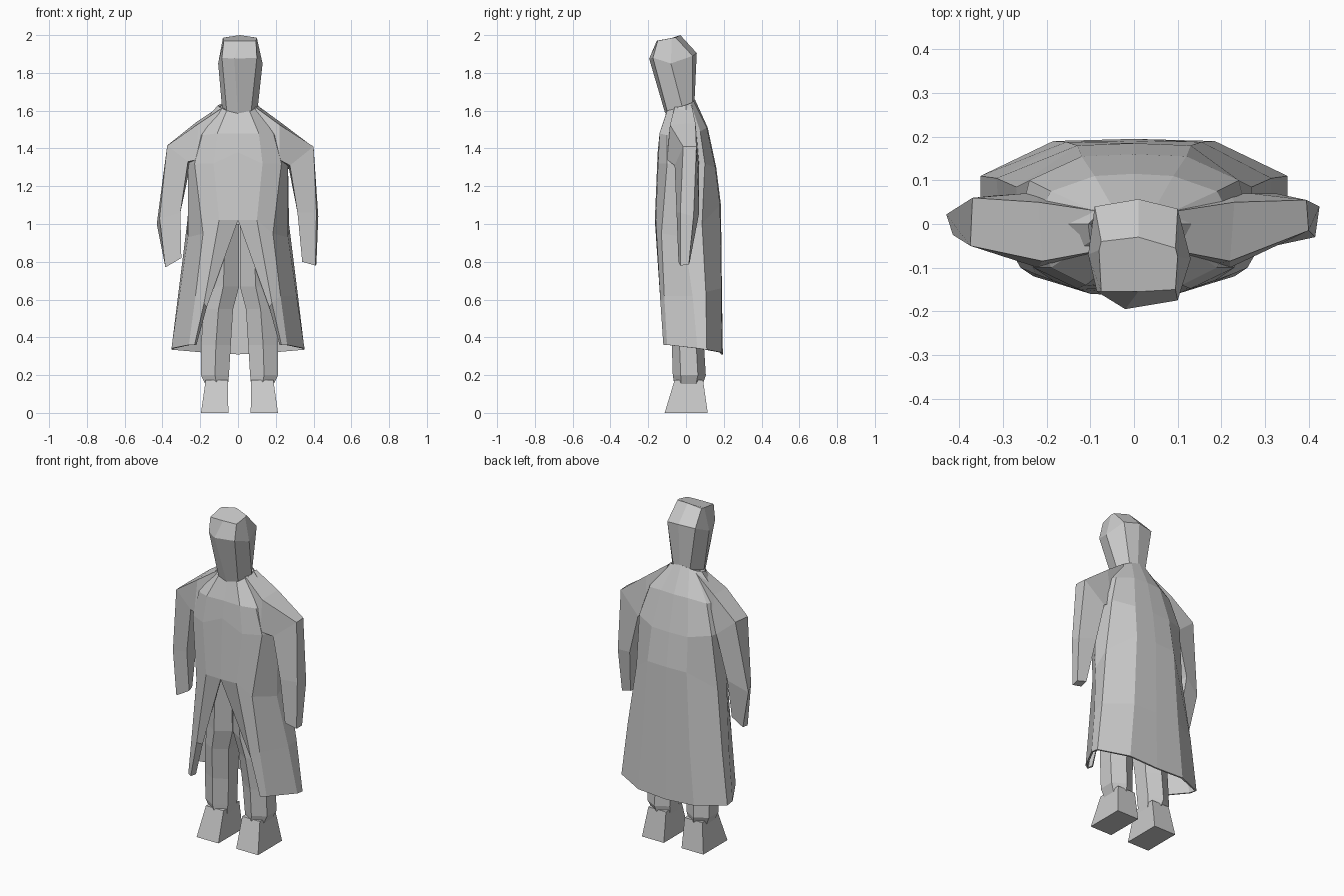
import bpy
import bmesh

cube = bpy.data.objects.get("Cube")
if cube:
    bpy.data.objects.remove(cube)

# One plain grey for the whole figure
GREY = (0.6, 0.6, 0.6, 1)
mat = bpy.data.materials.new("plain grey")
mat.use_nodes = True
mat.diffuse_color = GREY
bsdf = next(n for n in mat.node_tree.nodes if n.type == 'BSDF_PRINCIPLED')
bsdf.inputs["Base Color"].default_value = GREY


def loft(name, rings, closed=True):
    """Skin a stack of equal-length rings; closed lofts get end caps."""
    bm = bmesh.new()
    rows = [[bm.verts.new(p) for p in ring] for ring in rings]
    n = len(rows[0])
    for a, b in zip(rows, rows[1:]):
        for i in range(n if closed else n - 1):
            j = (i + 1) % n
            bm.faces.new((a[i], b[i], b[j], a[j]))
    if closed:
        bm.faces.new(rows[0])
        bm.faces.new(rows[-1][::-1])
    bmesh.ops.remove_doubles(bm, verts=bm.verts, dist=0.0005)
    if closed:
        bmesh.ops.recalc_face_normals(bm, faces=bm.faces)
    mesh = bpy.data.meshes.new(name)
    bm.to_mesh(mesh)
    bm.free()
    mesh.materials.append(mat)
    obj = bpy.data.objects.new(name, mesh)
    bpy.context.collection.objects.link(obj)
    return obj


def hexagon(x0, x1, y0, y1, z):
    """Six-sided leg section with ridges at the front and back."""
    c, d = (x0 + x1) / 2, (y1 - y0) * 0.24
    return [(c, y0, z), (x1, y0 + d, z), (x1, y1 - d, z),
            (c, y1, z), (x0, y1 - d, z), (x0, y0 + d, z)]


def box_ring(x0, x1, y0, y1, z):
    return [(x0, y0, z), (x1, y0, z), (x1, y1, z), (x0, y1, z)]


def mirrored(rings, shift=0.0):
    return [[(-x + shift, y, z) for x, y, z in r] for r in rings]


# Head: neck, brow and crown rings, running front, left, back, right
loft("head", [
    [(0, -.11, 1.585), (.07, -.10, 1.60), (.105, -.02, 1.62), (.06, .035, 1.64),
     (.01, .045, 1.65), (-.05, .035, 1.64), (-.085, -.05, 1.62), (-.06, -.10, 1.60)],
    [(-.02, -.195, 1.875), (.10, -.175, 1.88), (.13, -.08, 1.85), (.10, .035, 1.89),
     (.01, .057, 1.905), (-.09, .04, 1.90), (-.105, -.07, 1.85), (-.085, -.155, 1.88)],
    [(.01, -.155, 1.97), (.095, -.15, 1.97), (.10, -.075, 1.985), (.095, -.055, 1.987),
     (.01, -.03, 2.0), (-.075, -.04, 1.987), (-.08, -.06, 1.985), (-.075, -.155, 1.97)],
])

# Coat: left half of each ring from the front opening round to the back
coat_half = [
    [(0, -.105, 1.588), (.06, -.10, 1.60), (.10, -.04, 1.62), (.105, 0, 1.63),
     (.08, .025, 1.64), (.05, .04, 1.65), (0, .047, 1.66)],
    [(0, -.135, 1.48), (.11, -.14, 1.48), (.19, -.10, 1.47), (.23, 0, 1.49),
     (.19, .075, 1.49), (.09, .11, 1.51), (0, .115, 1.51)],
    [(0, -.15, 1.38), (.13, -.148, 1.32), (.23, -.10, 1.32), (.265, 0, 1.32),
     (.24, .10, 1.32), (.12, .155, 1.30), (0, .16, 1.30)],
    [(0, -.165, 1.02), (.10, -.16, 1.02), (.185, -.13, .95), (.265, -.01, .93),
     (.27, .085, 1.0), (.13, .18, 1.10), (0, .185, 1.10)],
    [(.165, -.10, .56), (.18, -.135, .58), (.225, -.115, .62), (.31, .035, .62),
     (.315, .105, .64), (.155, .188, .66), (0, .19, .66)],
    [(.22, -.085, .36), (.23, -.12, .36), (.26, -.10, .36), (.352, .06, .342),
     (.352, .11, .335), (.185, .19, .32), (0, .195, .31)],
]
coat = loft("coat", [h + [(-x, y, z) for x, y, z in h[-2::-1]] for h in coat_half],
            closed=False)
cloth = coat.modifiers.new("cloth thickness", 'SOLIDIFY')
cloth.thickness = 0.01
cloth.offset = -1

# Arms: outer front, outer back, inner back, inner front at each joint
left_arm = [
    [(.09, -.06, 1.62), (.10, .03, 1.63), (.14, .06, 1.36), (.14, -.10, 1.36)],
    [(.22, -.085, 1.525), (.23, .05, 1.535), (.22, .07, 1.32), (.22, -.10, 1.34)],
    [(.40, -.015, 1.41), (.395, .055, 1.41), (.27, .07, 1.29), (.275, -.06, 1.31)],
    [(.415, -.03, 1.06), (.425, .04, 1.04), (.325, .07, 1.06), (.315, -.05, 1.06)],
    [(.41, -.03, .78), (.415, .015, .785), (.355, .02, .80), (.34, -.04, .80)],
]
right_arm = [
    [(.075, -.06, 1.62), (.085, .03, 1.63), (.14, .06, 1.36), (.14, -.10, 1.36)],
    [(.21, -.085, 1.53), (.22, .05, 1.54), (.22, .07, 1.32), (.22, -.10, 1.34)],
    [(.375, -.05, 1.415), (.37, .06, 1.42), (.25, .07, 1.32), (.265, -.07, 1.33)],
    [(.415, -.025, 1.03), (.43, .022, 1.0), (.32, .065, 1.06), (.305, -.05, 1.06)],
    [(.385, -.035, .77), (.385, .01, .775), (.315, .015, .82), (.30, -.035, .82)],
]
loft("left_arm", left_arm)
loft("right_arm", mirrored(right_arm))

# Legs meet at the crotch and run up inside the coat
leg = [
    hexagon(0, .14, -.13, .11, 1.0),
    hexagon(-.002, .165, -.115, .11, .67),
    hexagon(.03, .185, -.10, .10, .55),
    hexagon(.042, .20, -.075, .095, .36),
    hexagon(.052, .20, -.07, .105, .20),
    hexagon(.058, .172, -.06, .085, .14),
]

# Feet flare out to a flat rectangular sole
foot = [
    box_ring(.058, .175, -.06, .09, .175),
    box_ring(.055, .20, -.113, .115, 0),
]
for part, rings in (("leg", leg), ("foot", foot)):
    loft("right_" + part, mirrored(rings, .004))
    loft("left_" + part, [[(x + .012, y, z) for x, y, z in r] for r in rings])
